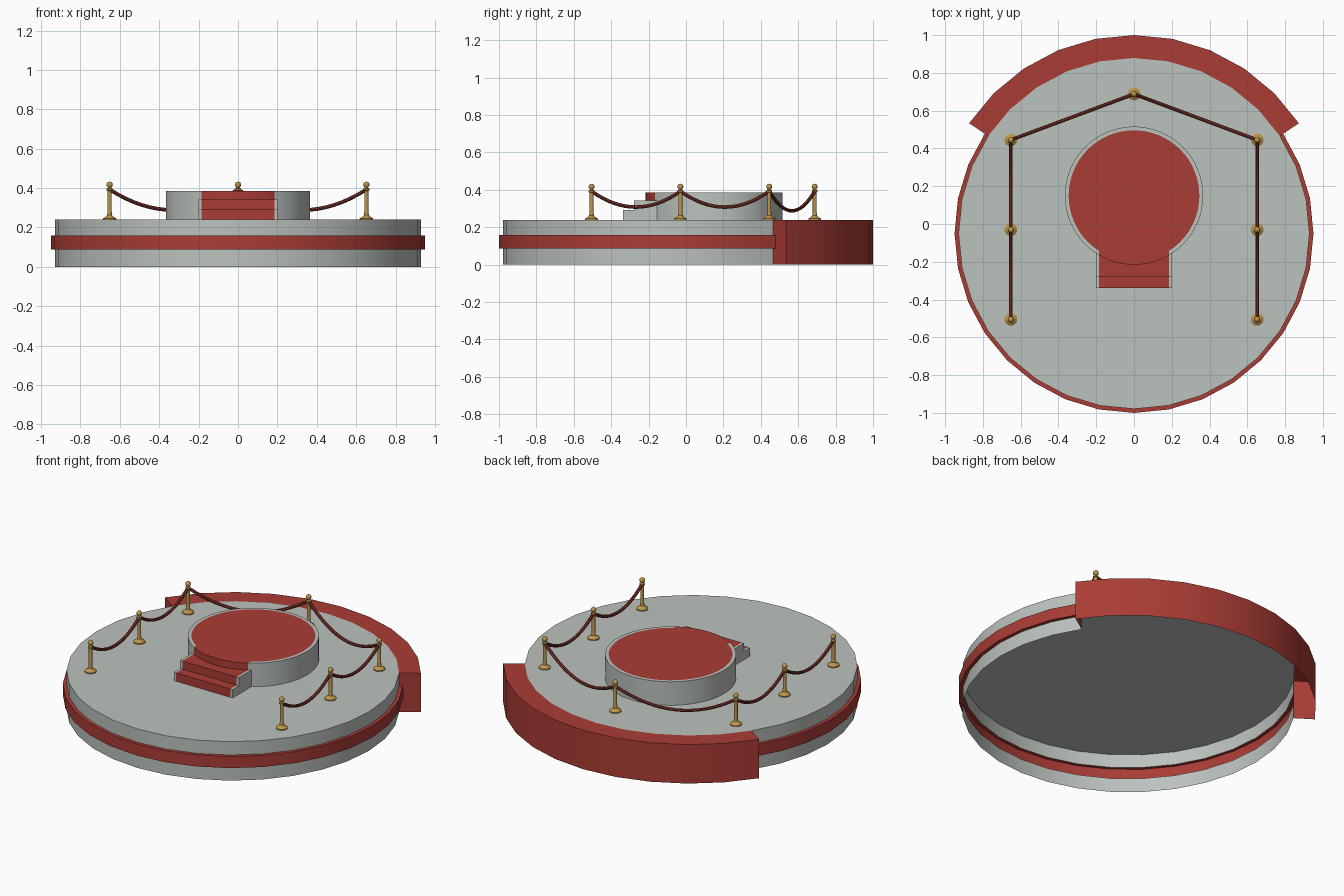
import bpy, bmesh, math
from mathutils import Vector

if "Cube" in bpy.data.objects:
    bpy.data.objects.remove(bpy.data.objects["Cube"])

def material(name, rgb):
    m = bpy.data.materials.new(name)
    m.diffuse_color = (*rgb, 1)
    m.use_nodes = True
    m.node_tree.nodes["Principled BSDF"].inputs["Base Color"].default_value = m.diffuse_color
    return m

GREY = material("pale_stone_grey", (0.50, 0.54, 0.51))
RED = material("carpet_red", (0.40, 0.045, 0.036))
GOLD = material("brass", (0.50, 0.30, 0.07))
ROPE = material("dark_rope_red", (0.22, 0.035, 0.025))

def finish(name, bm, mats, smooth=True):
    bmesh.ops.remove_doubles(bm, verts=bm.verts, dist=1e-5)
    bm.normal_update()
    me = bpy.data.meshes.new(name)
    bm.to_mesh(me)
    bm.free()
    for m in mats:
        me.materials.append(m)
    ob = bpy.data.objects.new(name, me)
    bpy.context.collection.objects.link(ob)
    if smooth:
        bpy.ops.object.select_all(action='DESELECT')
        ob.select_set(True)
        bpy.context.view_layer.objects.active = ob
        bpy.ops.object.shade_smooth_by_angle(angle=math.radians(35))
    return ob

def lathe(bm, profile, centre, sides, first=0, count=None, mats=None):
    """Turn (radius, z) points, listed bottom to top, around centre."""
    count = sides if count is None else count
    for i in range(first, first + count):
        for k in range(len(profile) - 1):
            pts = []
            for (r, z), j in ((profile[k], i), (profile[k], i + 1),
                              (profile[k + 1], i + 1), (profile[k + 1], i)):
                a = 2 * math.pi * j / sides
                p = Vector((centre[0] + r * math.cos(a), centre[1] + r * math.sin(a), z))
                if not any((p - q).length < 1e-6 for q in pts):
                    pts.append(p)
            f = bm.faces.new([bm.verts.new(p) for p in pts])
            f.material_index = mats[k] if mats else 0

# Main dimensions
C = (0, -0.05)
R_BASE, R_BAND, R_BACK = 0.929, 0.95, 1.05
TOP, PODIUM_TOP, HALF = 0.24, 0.385, 0.185

# Round stage floor, open underneath
bm = bmesh.new()
lathe(bm, [(R_BASE, TOP), (0, TOP)], C, 32)
finish("stage_floor", bm, [GREY])

# Stage wall with raised red band, leaving the back section open
bm = bmesh.new()
lathe(bm, [(R_BASE, 0), (R_BASE, 0.087), (R_BAND, 0.087), (R_BAND, 0.158),
           (R_BASE, 0.158), (R_BASE, TOP)], C, 32, 13, 22, [0, 1, 1, 1, 0])
finish("stage_wall", bm, [GREY, RED])

# Raised red back section with end caps
bm = bmesh.new()
lathe(bm, [(R_BACK, 0), (R_BACK, TOP), (R_BASE, TOP)], C, 32, 3, 10)
for j in (3, 13):
    a = 2 * math.pi * j / 32
    pts = [(R_BASE, 0), (R_BACK, 0), (R_BACK, TOP), (R_BASE, TOP)]
    if j == 13:
        pts.reverse()
    bm.faces.new([bm.verts.new((C[0] + r * math.cos(a), C[1] + r * math.sin(a), z))
                  for r, z in pts])
finish("back_section", bm, [RED])

# Podium: grey drum, red carpet on top and down the front
P, R_POD, R_CARPET = (0, 0.15), 0.366, 0.346
bm = bmesh.new()
lathe(bm, [(R_POD, TOP), (R_POD, PODIUM_TOP), (R_CARPET, PODIUM_TOP), (0, PODIUM_TOP)],
      P, 64, mats=[0, 0, 1])
for x in (-HALF, HALF):
    bmesh.ops.bisect_plane(bm, geom=bm.verts[:] + bm.edges[:] + bm.faces[:],
                           plane_co=(x, 0, 0), plane_no=(1, 0, 0))
for f in bm.faces:
    c = f.calc_center_median()
    if abs(c.x) < HALF and c.y < P[1]:
        f.material_index = 1
finish("podium", bm, [GREY, RED])

# Steps with a red runner between narrow grey edges
bm = bmesh.new()
prof = [(-0.338, TOP), (-0.338, 0.292), (-0.278, 0.292), (-0.278, 0.342), (-0.14, 0.342)]
xs = [-0.2, -HALF, HALF, 0.2]
for i in range(3):
    for (y0, z0), (y1, z1) in zip(prof, prof[1:]):
        f = bm.faces.new([bm.verts.new(p) for p in (
            (xs[i], y0, z0), (xs[i + 1], y0, z0), (xs[i + 1], y1, z1), (xs[i], y1, z1))])
        f.material_index = 1 if i == 1 else 0
side = prof[::-1] + [(-0.14, TOP)]
bm.faces.new([bm.verts.new((-0.2, y, z)) for y, z in prof + [(-0.14, TOP)]])
bm.faces.new([bm.verts.new((0.2, y, z)) for y, z in [(-0.14, TOP)] + prof[::-1]])
finish("steps", bm, [GREY, RED], smooth=False)

# Brass barrier posts, following the rope line around the podium
posts = [(-0.652, -0.505), (-0.652, -0.03), (-0.652, 0.445), (0, 0.688),
         (0.652, 0.445), (0.652, -0.03), (0.652, -0.505)]
BALL_Z, BALL_R = 0.417, 0.016
post = [(0.034, TOP), (0.034, 0.246), (0.022, 0.253), (0.013, 0.262), (0.0105, 0.28),
        (0.0105, 0.385), (0.015, 0.389), (0.015, 0.397), (0.009, 0.402)]
post += [(BALL_R * math.cos(t), BALL_Z + BALL_R * math.sin(t))
         for t in (math.radians(d) for d in (-55, -25, 0, 25, 55))] + [(0, BALL_Z + BALL_R)]
for n, p in enumerate(posts):
    bm = bmesh.new()
    lathe(bm, post, p, 16)
    finish(f"post_{n + 1}", bm, [GOLD])

# Sagging ropes between neighbouring posts
def rope(name, a, b, z=0.393, radius=0.0095, steps=16, sides=8):
    a, b = Vector((*a, z)), Vector((*b, z))
    length = (b - a).length
    sag = 0.085 if length < 0.55 else 0.105
    along = (b - a) / length
    across = Vector((-along.y, along.x, 0))
    bm = bmesh.new()
    rings = []
    for i in range(steps + 1):
        t = i / steps
        p = a.lerp(b, t) - Vector((0, 0, 4 * sag * t * (1 - t)))
        tangent = (along * length - Vector((0, 0, 4 * sag * (1 - 2 * t)))).normalized()
        up = tangent.cross(across)
        rings.append([bm.verts.new(p + radius * (across * math.cos(u) + up * math.sin(u)))
                      for u in (2 * math.pi * k / sides for k in range(sides))])
    for r0, r1 in zip(rings, rings[1:]):
        for k in range(sides):
            m = (k + 1) % sides
            bm.faces.new((r0[k], r0[m], r1[m], r1[k]))
    bmesh.ops.recalc_face_normals(bm, faces=bm.faces[:])
    finish(name, bm, [ROPE])

for n, (a, b) in enumerate(zip(posts, posts[1:])):
    rope(f"rope_{n + 1}", a, b)
